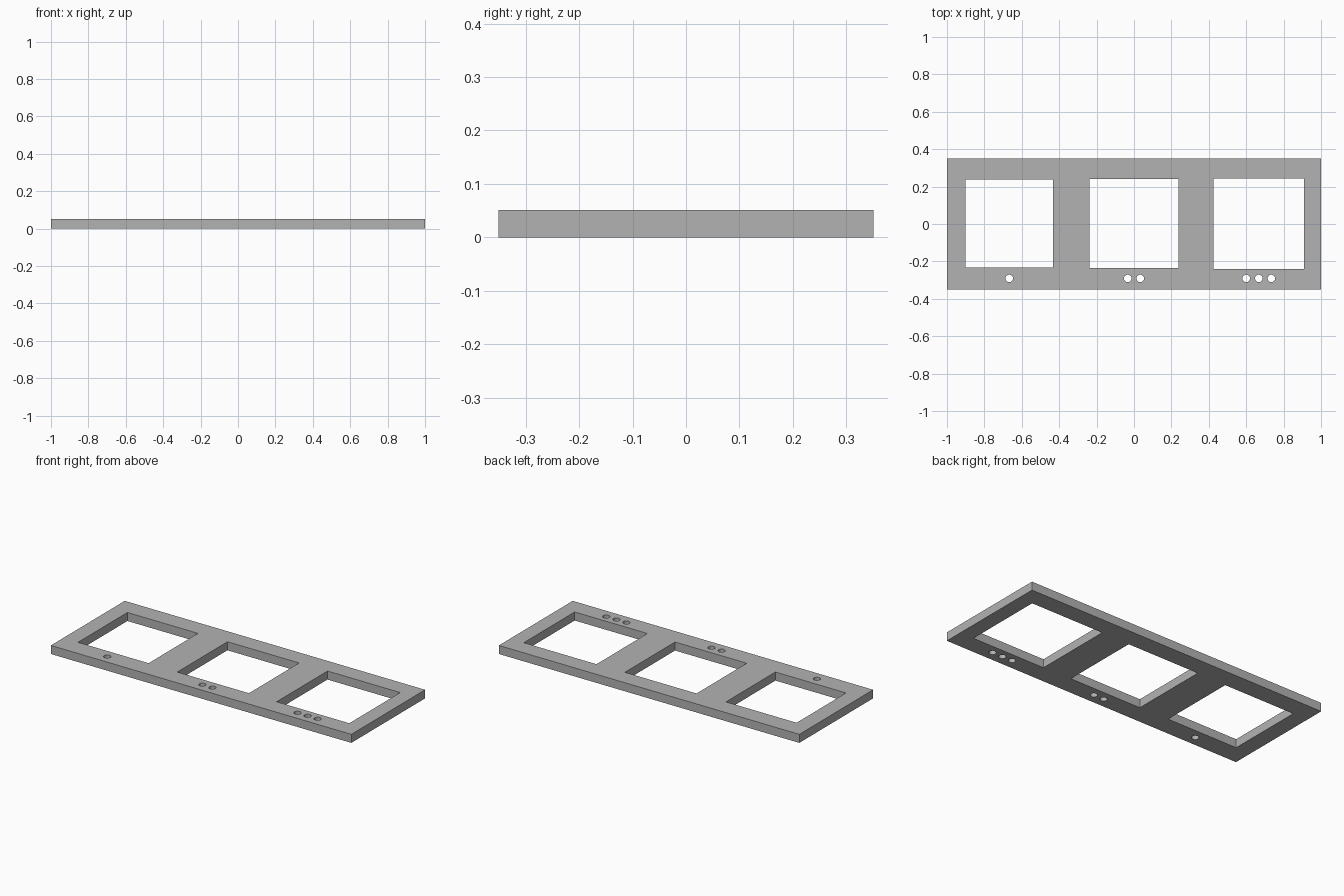
import bpy
from math import radians

if "Cube" in bpy.data.objects:
    bpy.data.objects.remove(bpy.data.objects["Cube"], do_unlink=True)

LENGTH, DEPTH, THICK = 2.0, 0.702, 0.0515

grey = bpy.data.materials.new("plain grey")
grey.use_nodes = True
colour = (0.45, 0.45, 0.45, 1)
grey.diffuse_color = colour
grey.node_tree.nodes["Principled BSDF"].inputs["Base Color"].default_value = colour


def box(name, x, y, width, depth, height):
    bpy.ops.mesh.primitive_cube_add(size=1, location=(x, y, THICK / 2))
    obj = bpy.context.object
    obj.name = name
    obj.scale = (width, depth, height)
    bpy.ops.object.transform_apply(location=True, rotation=False, scale=True)
    return obj


def cut(target, cutter):
    cutter.hide_render = True
    mod = target.modifiers.new("cut", 'BOOLEAN')
    mod.operation = 'DIFFERENCE'
    mod.solver = 'EXACT'
    mod.object = cutter
    bpy.context.view_layer.objects.active = target
    bpy.ops.object.modifier_apply(modifier=mod.name)
    bpy.data.objects.remove(cutter, do_unlink=True)


# Flat plate
plate = box("gauge_plate", 0, 0, LENGTH, DEPTH, THICK)
plate.data.materials.append(grey)

# Three square windows, each slightly larger than the last
for x, size in ((-0.667, 0.47), (0, 0.477), (0.667, 0.484)):
    cut(plate, box("window_cutter", x, 0.002, size, size, THICK * 3))

# Round marker holes counting one, two, three along the front edge
PITCH = 0.067
for count, centre in ((1, -0.667), (2, 0), (3, 0.667)):
    for i in range(count):
        x = centre + (i - (count - 1) / 2) * PITCH
        bpy.ops.mesh.primitive_cylinder_add(vertices=32, radius=0.02, depth=THICK * 3,
                                            location=(x, -0.291, THICK / 2))
        cut(plate, bpy.context.object)

# Smooth hole walls, sharp edges elsewhere
bpy.ops.object.select_all(action='DESELECT')
plate.select_set(True)
bpy.context.view_layer.objects.active = plate
bpy.ops.object.shade_smooth_by_angle(angle=radians(30))
